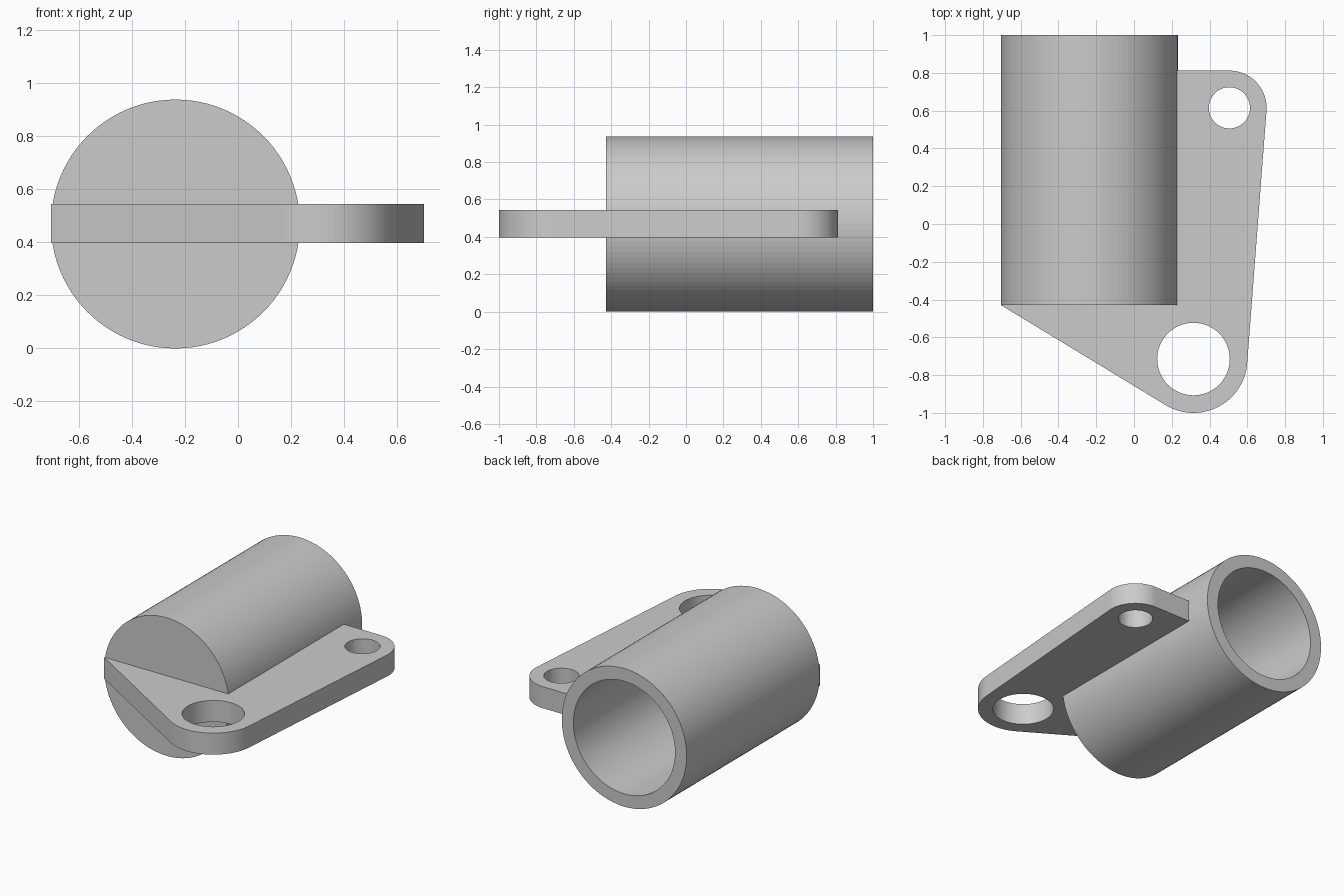
import bpy, bmesh
from math import pi, cos, sin, acos, atan2, hypot

if "Cube" in bpy.data.objects:
    bpy.data.objects.remove(bpy.data.objects["Cube"])

# Shared sizes
AXIS_X, AXIS_Z = -0.236, 0.469
FRONT, BACK = -0.428, 1.0
OUTER, BORE, FLOOR = 0.469, 0.382, 0.09
PLATE_Z, PLATE_T = 0.471, 0.146
BIG, BIG_R, BIG_HOLE = (0.315, -0.715), 0.285, 0.192
SMALL, SMALL_R, SMALL_HOLE = (0.505, 0.615), 0.197, 0.109
CORNER = (-0.705, FRONT - 0.001)


def arc(c, r, a0, a1, n):
    return [(c[0] + r * cos(a0 + (a1 - a0) * i / n),
             c[1] + r * sin(a0 + (a1 - a0) * i / n)) for i in range(n + 1)]


def tangent_angle(c1, r1, c2, r2):
    """Normal angle of the outer tangent running from circle 1 to circle 2."""
    dx, dy = c2[0] - c1[0], c2[1] - c1[1]
    return atan2(dy, dx) - acos((r1 - r2) / hypot(dx, dy))


# Cup: closed at the front, open at the back, spun about the y axis
def make_cup(sides=96):
    profile = [(0, FRONT), (OUTER, FRONT), (OUTER, BACK),
               (BORE, BACK), (BORE, FRONT + FLOOR), (0, FRONT + FLOOR)]
    bm = bmesh.new()
    verts = [bm.verts.new((AXIS_X + r, y, AXIS_Z)) for r, y in profile]
    edges = [bm.edges.new(pair) for pair in zip(verts, verts[1:])]
    bmesh.ops.spin(bm, geom=verts + edges, cent=(AXIS_X, 0, AXIS_Z),
                   axis=(0, 1, 0), angle=2 * pi, steps=sides)
    bmesh.ops.remove_doubles(bm, verts=bm.verts, dist=1e-4)
    bmesh.ops.recalc_face_normals(bm, faces=bm.faces)
    mesh = bpy.data.meshes.new("cup")
    bm.to_mesh(mesh)
    bm.free()
    bpy.context.collection.objects.link(bpy.data.objects.new("cup", mesh))


# Mounting plate: rounded outline with two holes, its inner edge buried in the cup wall
def make_plate():
    a_big = tangent_angle(CORNER, 0, BIG, BIG_R)
    a_side = tangent_angle(BIG, BIG_R, SMALL, SMALL_R)
    inner_x, inner_y = AXIS_X + 0.42, FRONT + 0.04
    outline = [CORNER]
    outline += arc(BIG, BIG_R, a_big, a_side, 32)
    outline += arc(SMALL, SMALL_R, a_side, pi / 2, 24)
    outline += [(inner_x, SMALL[1] + SMALL_R), (inner_x, inner_y),
                (AXIS_X - 0.42, inner_y)]
    loops = [outline,
             arc(BIG, BIG_HOLE, 0, 2 * pi, 64)[:-1],
             arc(SMALL, SMALL_HOLE, 0, 2 * pi, 48)[:-1]]

    curve = bpy.data.curves.new("mounting_plate", "CURVE")
    curve.dimensions, curve.fill_mode = "2D", "BOTH"
    curve.extrude = PLATE_T / 2
    for loop in loops:
        spline = curve.splines.new("POLY")
        spline.points.add(len(loop) - 1)
        for point, (x, y) in zip(spline.points, loop):
            point.co = (x, y, 0, 1)
        spline.use_cyclic_u = True
        spline.use_smooth = False
    plate = bpy.data.objects.new("mounting_plate", curve)
    plate.location.z = PLATE_Z
    bpy.context.collection.objects.link(plate)
    bpy.context.view_layer.objects.active = plate
    plate.select_set(True)
    bpy.ops.object.convert(target="MESH")
    bpy.ops.object.shade_flat()


make_cup()
make_plate()
